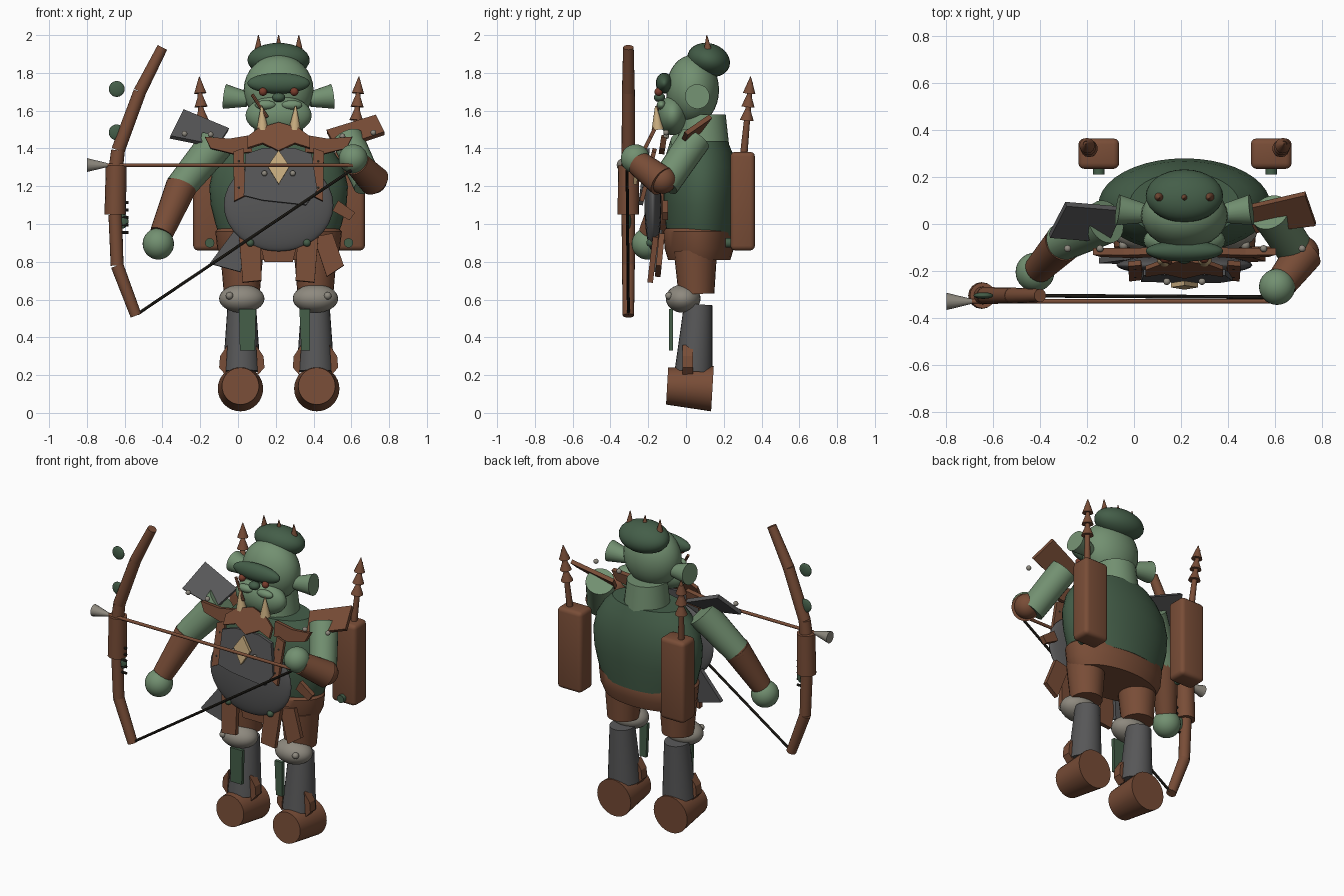
import bpy, bmesh, math
from mathutils import Vector as V

if "Cube" in bpy.data.objects:
    bpy.data.objects.remove(bpy.data.objects["Cube"])

CX = 0.215  # body centre line


def mat(name, r, g, b):
    m = bpy.data.materials.new(name)
    m.diffuse_color = (r, g, b, 1)
    m.use_nodes = True
    m.node_tree.nodes["Principled BSDF"].inputs["Base Color"].default_value = m.diffuse_color
    return m


DGREEN = mat("dark green", .058, .112, .066)
LGREEN = mat("light green", .17, .28, .165)
BROWN = mat("leather brown", .19, .074, .038)
GREY = mat("iron grey", .095, .095, .097)
PALE = mat("pale steel", .27, .25, .21)
TAN = mat("bone tan", .60, .43, .22)
DARK = mat("dark string", .02, .017, .012)
RED = mat("eye red", .19, .045, .025)


def finish(name, bm, m, smooth=True):
    bmesh.ops.recalc_face_normals(bm, faces=bm.faces)
    me = bpy.data.meshes.new(name)
    for f in bm.faces:
        f.smooth = smooth
    if smooth:
        for e in bm.edges:
            if len(e.link_faces) == 2 and e.calc_face_angle(0) > math.radians(40):
                e.smooth = False
    bm.to_mesh(me)
    bm.free()
    me.materials.append(m)
    ob = bpy.data.objects.new(name, me)
    bpy.context.collection.objects.link(ob)
    return ob


def ball(name, c, r, m, tilt=0):
    bm = bmesh.new()
    bmesh.ops.create_uvsphere(bm, u_segments=28, v_segments=16, radius=1)
    ob = finish(name, bm, m)
    ob.scale = r if isinstance(r, tuple) else (r, r, r)
    ob.location = c
    ob.rotation_euler.x = tilt
    return ob


def rod(name, a, b, r1, r2, m, n=24):
    """Tapered cylinder from a to b."""
    a, b = V(a), V(b)
    bm = bmesh.new()
    bmesh.ops.create_cone(bm, cap_ends=True, segments=n, radius1=r1, radius2=r2, depth=(b - a).length)
    ob = finish(name, bm, m)
    ob.location = (a + b) / 2
    ob.rotation_mode = 'QUATERNION'
    ob.rotation_quaternion = V((0, 0, 1)).rotation_difference(b - a)
    return ob


def loft(name, rings, cy, m, n=40):
    """Elliptical rings (z, rx, ry) joined into a body."""
    bm = bmesh.new()
    loops = []
    for z, rx, ry in rings:
        loops.append([bm.verts.new((CX + rx * math.cos(i * math.tau / n), cy + ry * math.sin(i * math.tau / n), z))
                      for i in range(n)])
    for p, q in zip(loops, loops[1:]):
        for i in range(n):
            bm.faces.new((p[i], p[(i + 1) % n], q[(i + 1) % n], q[i]))
    bm.faces.new(loops[0])
    bm.faces.new(loops[-1])
    return finish(name, bm, m)


def slab(name, pts, t, m):
    """Flat plate through 3D corner points with thickness t."""
    pts = [V(p) for p in pts]
    nrm = (pts[1] - pts[0]).cross(pts[-1] - pts[0]).normalized() * t / 2
    bm = bmesh.new()
    f = [bm.verts.new(p + nrm) for p in pts]
    b = [bm.verts.new(p - nrm) for p in pts]
    bm.faces.new(f)
    bm.faces.new(b[::-1])
    for i in range(len(f)):
        j = (i + 1) % len(f)
        bm.faces.new((f[i], b[i], b[j], f[j]))
    return finish(name, bm, m, False)


def front_plate(name, pts, y, t, m, lean=0):
    """Plate drawn in x, z; lean moves y with height above the lowest point."""
    z0 = min(p[1] for p in pts)
    return slab(name, [(x, y + lean * (z - z0), z) for x, z in pts], t, m)


def box(name, lo, hi, m, bev=0.01):
    bm = bmesh.new()
    bmesh.ops.create_cube(bm, size=1)
    for v in bm.verts:
        v.co = V([(l + h) / 2 + c * (h - l) for l, h, c in zip(lo, hi, v.co)])
    bmesh.ops.bevel(bm, geom=bm.edges[:], offset=bev, segments=3, profile=.5, affect='EDGES')
    return finish(name, bm, m)


# Torso and waist
loft("torso", [(.93, .31, .18), (1.0, .335, .188), (1.1, .36, .197), (1.2, .367, .2),
               (1.3, .345, .188), (1.38, .295, .165), (1.44, .235, .14)], .08, DGREEN)
loft("waist", [(.81, .295, .165), (.87, .325, .183), (.96, .335, .19), (.975, .32, .18)], .07, BROWN)

# Legs
for s in (-1, 1):
    x = CX + s * .195
    rod("thigh", (x, .05, .86), (x, .055, .63), .115, .095, BROWN)
    ball("knee_guard", (x, -.015, .605), (.12, .092, .075), PALE)
    ball("knee_stud", (x + s * .065, -.09, .62), .02, PALE)
    rod("shin", (x, .065, .575), (x, .04, .22), .075, .1, GREY)
    front_plate("shin_strip", [(x - .075 if s > 0 else x - .01, .33), (x - .03 if s > 0 else x + .07, .33),
                               (x - .03 if s > 0 else x + .075, .55), (x - .085 if s > 0 else x - .015, .55)],
                -.08, .022, DGREEN)
    for d in (-1, 1):  # ankle flaps
        front = [(x + d * .085, .2), (x + d * .12, .24), (x + d * .115, .3), (x + d * .075, .36)]
        front_plate("ankle_flap", front, .01, .055, BROWN)
    bx = CX + s * .202
    rod("boot", (bx, -.1, .142), (bx, .14, .128), .098, .12, BROWN, 32)

# Head
rod("neck", (CX, .09, 1.4), (CX, .09, 1.58), .14, .12, LGREEN)
ball("skull", (CX, .035, 1.71), (.185, .14, .185), LGREEN)
ball("jaw", (CX, -.07, 1.575), (.175, .08, .105), LGREEN)
ball("brow", (CX, -.115, 1.745), (.165, .045, .055), DGREEN)
ball("cap", (CX, .12, 1.868), (.165, .115, .088), DGREEN, -.3)
ball("nose", (CX, -.14, 1.67), (.035, .03, .025), DGREEN)
for s in (-1, 1):
    rod("ear", (CX + s * .165, .045, 1.66), (CX + s * .285, .06, 1.675), .04, .066, LGREEN)
    ball("eye", (CX + s * .083, -.145, 1.7), .022, RED)
    rod("tusk", (CX + s * .085, -.15, 1.5), (CX + s * .09, -.16, 1.625), .032, .004, TAN, 16)
    ball("cheek_pad", (CX + s * .07, -.13, 1.63), (.055, .025, .025), LGREEN)
for i in (-1, 0, 1):
    rod("cap_spike", (CX + i * .107, .115, 1.925), (CX + i * .107, .11, 2.0), .02, .002, BROWN, 16)
rod("face_scar", (.075, -.13, 1.685), (.155, -.165, 1.565), .009, .009, BROWN, 8)

# Arms and hands
rod("upper_arm_right", (-.12, .01, 1.42), (-.31, -.08, 1.19), .095, .08, LGREEN)
ball("elbow_right", (-.31, -.08, 1.19), .075, BROWN)
rod("forearm_right", (-.3, -.08, 1.2), (-.405, -.19, .95), .083, .062, BROWN)
ball("hand_right", (-.422, -.205, .895), .083, LGREEN)
rod("upper_arm_left", (.58, .05, 1.45), (.69, -.115, 1.21), .085, .08, LGREEN)
ball("elbow_left", (.715, -.125, 1.235), .075, BROWN)
rod("forearm_left", (.725, -.125, 1.225), (.63, -.25, 1.32), .082, .068, BROWN)
ball("hand_left", (.61, -.268, 1.345), .077, LGREEN)

# Shoulder plates
slab("shoulder_plate_right", [(-.29, .085, 1.6), (-.05, .065, 1.5), (-.11, -.07, 1.41), (-.36, -.05, 1.46)], .025, GREY)
slab("shoulder_plate_left", [(.47, .07, 1.49), (.73, .13, 1.57), (.775, 0, 1.48), (.52, -.03, 1.395)], .025, BROWN)
for x, z in ((-.283, 1.478), (-.145, 1.474), (.553, 1.464), (.717, 1.484)):
    ball("shoulder_stud", (x, -.105, z), .015, PALE)

# Chest and belly armour
ball("belly_plate", (CX, -.175, 1.1), (.29, .045, .245), GREY)
front_plate("chest_plate", [(.03, 1.15), (.04, 1.37), (.13, 1.40), (.3, 1.40), (.39, 1.37), (.42, 1.18), (.36, 1.1),
                            (.13, 1.125)], -.24, .025, GREY, .12)
front_plate("chest_diamond", [(CX, 1.21), (CX + .058, 1.305), (CX, 1.39), (CX - .058, 1.305)], -.27, .02, TAN, .1)
front_plate("collar", [(.05, 1.40), (.05, 1.46), (.11, 1.505), (CX, 1.535), (.32, 1.505), (.38, 1.46), (.38, 1.40),
                       (.3, 1.425), (CX, 1.385), (.13, 1.425)], -.225, .02, BROWN, .5)
for s in (-1, 1):
    def side(pts):
        return [(CX + s * x, z) for x, z in pts]
    front_plate("chest_strap", side([(.175, 1.15), (.235, 1.12), (.24, 1.38), (.185, 1.40)]), -.235, .022, BROWN, .25)
    front_plate("shoulder_strap", side([(.14, 1.38), (.24, 1.37), (.36, 1.4), (.39, 1.46), (.26, 1.45), (.14, 1.47)]),
                -.13, .03, BROWN, .15)
    for z in (1.19, 1.33):
        ball("strap_stud", (CX + s * .21, -.235 + .25 * (z - 1.12), z), .013, DARK)
    ball("chest_stud", (CX + s * .075, -.245, 1.268), .015, PALE)
    # Hanging hip plates
    front_plate("hip_plate", side([(.09, .7), (.19, .69), (.21, .93), (.1, .95)]), -.19, .03, BROWN, .12)
    ball("hip_stud", (CX + s * .15, -.19, .9), .02, DGREEN)
front_plate("outer_hip_plate", [(.47, .72), (.56, .78), (.5, .95), (.4, .93)], -.15, .03, BROWN, .1)
front_plate("iron_hip_plate", [(-.15, .79), (.015, .745), (.04, .94), (-.015, .97)], -.16, .025, GREY, .1)
front_plate("side_buckle", [(.5, 1.07), (.59, 1.02), (.62, 1.06), (.53, 1.125)], -.11, .03, BROWN)
front_plate("groin_flap", [(.14, .8), (.29, .8), (.32, .92), (.11, .92)], -.14, .02, BROWN)

# Back boxes with barbed stakes
for x, d in ((-.15, -1), (.585, 1)):
    box("quiver", (x - .087, .235, .86), (x + .087, .365, 1.382), BROWN, .025)
    rod("quiver_peg", (x, .26, .9), (x, .21, .9), .025, .025, DGREEN, 12)
    foot, tip = V((x + d * .03, .305, 1.36)), V((x + d * .055, .342, 1.78))
    rod("stake", foot, tip - V((0, 0, .03)), .02, .012, BROWN, 12)
    for i, t in enumerate((.45, .62, .79)):
        rod("stake_barb", foot.lerp(tip, t), foot.lerp(tip, t + .21), .037 - .002 * i, .002, BROWN, 14)

# Bow, limb by limb
BY = -.305
limbs = [(-.4, 1.935, .028), (-.52, 1.70, .034), (-.635, 1.39, .036), (-.645, 1.31, .055),
         (-.65, 1.05, .057), (-.64, .78, .034), (-.54, .515, .03)]
for (x1, z1, r1), (x2, z2, r2) in zip(limbs, limbs[1:]):
    r = min(r1, r2)
    rod("bow_limb", (x1, BY, z1), (x2, BY, z2), r1 if r > .05 else min(r1, .036), r2 if r > .05 else min(r2, .038),
        BROWN, 16)
for x, z in ((-.642, 1.715), (-.642, 1.485), (-.622, 1.015)):
    ball("bow_charm", (x, BY, z), (.042, .014, .042), DGREEN)
for i in range(5):
    z = .955 + i * .04
    rod("grip_peg", (-.65, -.31, z), (-.58, -.31, z), .008, .008, DARK, 8)
rod("bow_string", (-.53, -.305, .525), (.6, -.312, 1.285), .008, .008, DARK, 8)

# Arrow
rod("arrow_shaft", (-.72, -.33, 1.312), (.61, -.33, 1.312), .01, .01, BROWN, 10)
rod("arrow_tail", (-.8, -.33, 1.312), (-.69, -.33, 1.312), .037, .01, PALE, 16)
